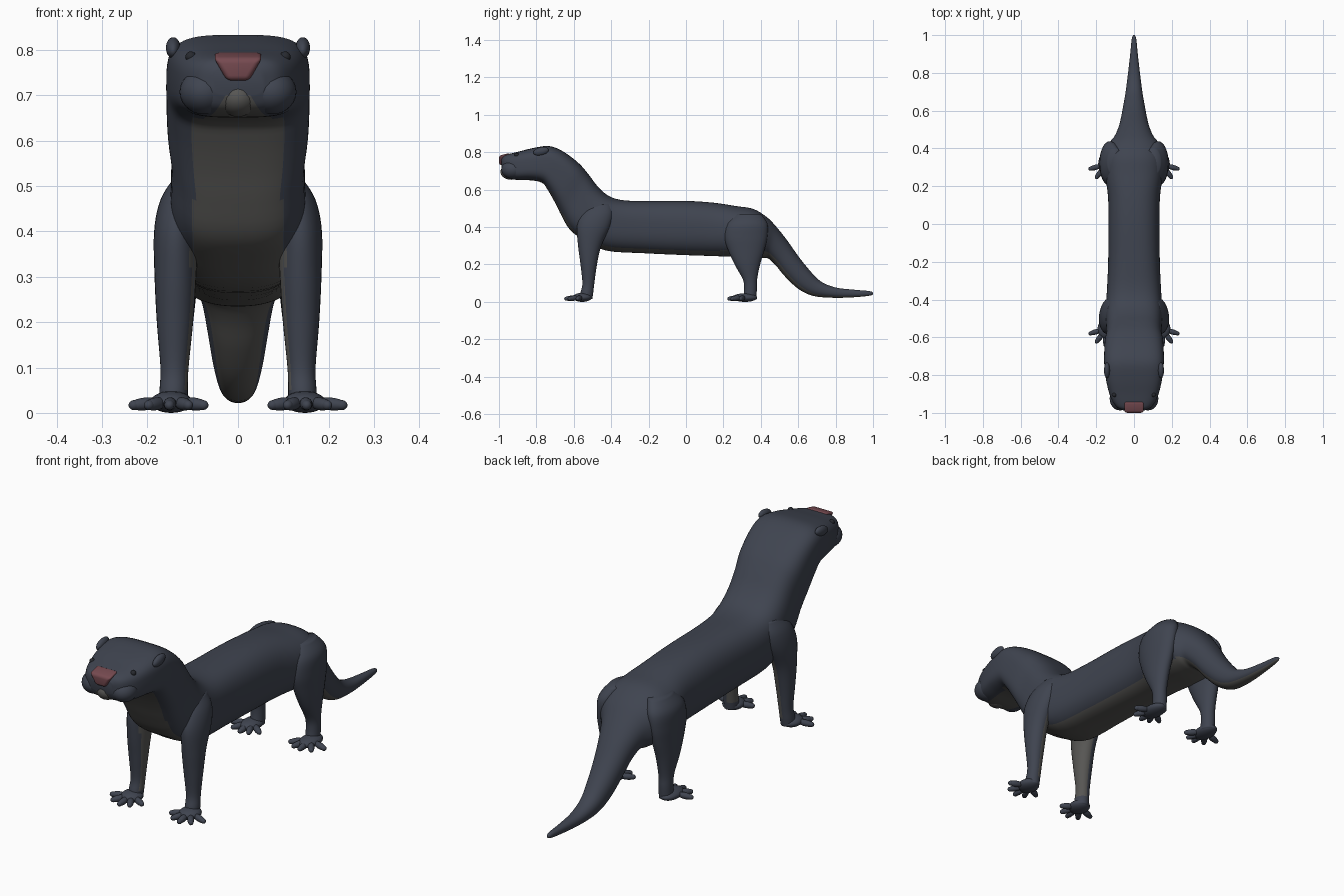
import bpy, bmesh, math
from mathutils import Vector, Matrix

if "Cube" in bpy.data.objects:
    bpy.data.objects.remove(bpy.data.objects["Cube"])


def material(name, rgb):
    m = bpy.data.materials.new(name)
    m.diffuse_color = (*rgb, 1)
    m.use_nodes = True
    m.node_tree.nodes["Principled BSDF"].inputs["Base Color"].default_value = m.diffuse_color
    return m


FUR = material("slate fur", (0.050, 0.058, 0.080))
BELLY = material("grey belly", (0.095, 0.093, 0.088))
NOSE = material("pink nose", (0.18, 0.068, 0.08))
EYE = material("dark eye", (0.02, 0.022, 0.028))


def finish(name, bm, mats, mirror=False):
    bmesh.ops.recalc_face_normals(bm, faces=bm.faces)
    me = bpy.data.meshes.new(name)
    bm.to_mesh(me)
    bm.free()
    for m in mats:
        me.materials.append(m)
    me.shade_smooth()
    ob = bpy.data.objects.new(name, me)
    bpy.context.collection.objects.link(ob)
    if mirror:
        ob.modifiers.new("mirror", 'MIRROR').use_mirror_merge = False
    return ob


def smooth_rows(rows, steps):
    """Catmull-Rom interpolation through rows of numbers."""
    out = []
    for i in range(len(rows) - 1):
        p0, p1, p2, p3 = (rows[max(0, min(len(rows) - 1, i + k))] for k in (-1, 0, 1, 2))
        for s in range(steps):
            t = s / steps
            out.append([0.5 * (2 * b + (c - a) * t + (2 * a - 5 * b + 4 * c - d) * t * t
                               + (3 * b - a - 3 * c + d) * t ** 3)
                        for a, b, c, d in zip(p0, p1, p2, p3)])
    return out + [list(rows[-1])]


def power(v, n):
    return math.copysign(abs(v) ** (2 / n), v)


def loft(bm, rings):
    """Skin closed rings of points, cap both ends, return faces by (ring, segment)."""
    vs = [[bm.verts.new(p) for p in r] for r in rings]
    n = len(vs[0])
    faces = {}
    for i in range(len(vs) - 1):
        for j in range(n):
            k = (j + 1) % n
            faces[i, j] = bm.faces.new((vs[i][j], vs[i][k], vs[i + 1][k], vs[i + 1][j]))
    bm.faces.new(vs[0])
    bm.faces.new(vs[-1])
    return faces


def ellipsoid(bm, centre, radii, rot=Matrix()):
    mat = Matrix.Translation(centre) @ rot @ Matrix.Diagonal((*radii, 1))
    bmesh.ops.create_uvsphere(bm, u_segments=24, v_segments=14, radius=1, matrix=mat)


# Body from muzzle to tail tip: top y, top z, bottom y, bottom z, half width
SPINE = [
    (-.988, .762, -.985, .70, .055), (-.975, .78, -.972, .675, .085),
    (-.95, .79, -.945, .66, .108), (-.9, .802, -.9, .652, .13),
    (-.82, .822, -.83, .65, .148), (-.73, .833, -.77, .637, .157),
    (-.65, .80, -.74, .60, .158), (-.57, .738, -.70, .53, .155),
    (-.52, .68, -.665, .46, .147), (-.47, .615, -.62, .385, .148),
    (-.41, .565, -.55, .335, .15), (-.33, .543, -.43, .275, .145),
    (-.2, .54, -.22, .26, .137), (0, .54, 0, .25, .135),
    (.15, .53, .15, .245, .138), (.27, .512, .27, .24, .155),
    (.36, .497, .35, .235, .158), (.43, .455, .41, .235, .138),
    (.48, .405, .44, .232, .105), (.54, .33, .48, .195, .082),
    (.6, .245, .53, .135, .068), (.66, .17, .6, .07, .056),
    (.72, .11, .68, .032, .044), (.8, .077, .79, .022, .032),
    (.9, .065, .9, .025, .02), (.98, .058, .98, .033, .012),
    (1, .05, 1, .04, .004),
]
SEG = 64


def squareness(y):
    return 3.5 if y < -.7 else max(2.2, min(3.5, 2.8 - (y + .45) * (2.8 if y < -.45 else .6)))


def belly_width(y):
    if y < -.8:
        return .5
    return .66 if y < -.45 else (.72 if y < .42 else .8)


rows = smooth_rows(SPINE, 4)
rings = []
for yt, zt, yb, zb, w in rows:
    top, bot = Vector((0, yt, zt)), Vector((0, yb, zb))
    mid, half = (top + bot) / 2, (top - bot) / 2
    n = squareness(mid.y)
    rings.append([mid + half * power(math.sin(a), n) + Vector((w * power(math.cos(a), n), 0, 0))
                  for a in (math.tau * j / SEG for j in range(SEG))])
bm = bmesh.new()
for (i, j), f in loft(bm, rings).items():
    a = math.tau * (j + .5) / SEG
    y = (rows[i][0] + rows[i][2]) / 2
    if math.sin(a) < 0 and abs(power(math.cos(a), squareness(y))) < belly_width(y):
        f.material_index = 1
finish("body", bm, [FUR, BELLY])


# Legs: x, y, z, half width, half depth
FRONT_LEG = [(.11, -.46, .52, .03, .06), (.125, -.475, .47, .046, .085),
             (.136, -.495, .4, .049, .088), (.138, -.515, .3, .046, .062),
             (.139, -.52, .2, .040, .044), (.14, -.522, .1, .031, .032),
             (.142, -.53, .05, .031, .034), (.143, -.535, .015, .03, .034)]
BACK_LEG = [(.10, .33, .47, .04, .07), (.122, .325, .42, .055, .11),
            (.133, .32, .35, .050, .115), (.136, .322, .28, .046, .098),
            (.139, .328, .2, .040, .068), (.14, .342, .12, .031, .038),
            (.14, .345, .07, .03, .034), (.14, .34, .015, .03, .036)]


def leg(name, sections, grey_inside):
    bm = bmesh.new()
    rings = [[(x + rx * math.cos(a), y + ry * math.sin(a), z)
              for a in (math.tau * j / 28 for j in range(28))]
             for x, y, z, rx, ry in smooth_rows(sections, 5)]
    loft(bm, rings)
    bmesh.ops.recalc_face_normals(bm, faces=bm.faces)
    for f in bm.faces:
        inward = f.normal.dot(Vector((-.85, .5, 0)))
        if grey_inside and inward > .4 and .05 < f.calc_center_median().z < .4:
            f.material_index = 1
    finish(name, bm, [FUR, BELLY], mirror=True)


leg("front_legs", FRONT_LEG, True)
leg("back_legs", BACK_LEG, False)


# Feet: flat palm with five splayed toes
def foot(name, palm, radii, tips):
    bm = bmesh.new()
    ellipsoid(bm, palm, radii)
    for x, y in tips:
        tip = Vector((x, y, .016))
        start = Vector((palm[0], palm[1], .026)).lerp(tip, .25)
        d = tip - start
        rot = d.to_track_quat('Z', 'Y').to_matrix().to_4x4()
        ellipsoid(bm, (start + tip) / 2, (.014, .014, d.length / 2), rot)
        ellipsoid(bm, tip - d.normalized() * .012, (.011, .011, .013), rot)
    finish(name, bm, [FUR], mirror=True)


foot("front_feet", (.147, -.555, .024), (.046, .052, .024),
     [(.067, -.592), (.105, -.635), (.152, -.65), (.203, -.63), (.24, -.582)])
foot("back_feet", (.148, .315, .023), (.042, .066, .023),
     [(.072, .262), (.11, .232), (.152, .222), (.203, .24), (.24, .29)])

# Muzzle: whisker pads, chin and nose
bm = bmesh.new()
ellipsoid(bm, (.074, -.925, .708), (.055, .062, .05))
finish("whisker_pads", bm, [FUR], mirror=True)
bm = bmesh.new()
ellipsoid(bm, (0, -.935, .695), (.046, .057, .042))
finish("chin", bm, [BELLY])

bm = bmesh.new()
loft(bm, [[(-.055, y, zt), (.055, y, zt), (.024, y, zb), (-.024, y, zb)]
          for y, zt, zb in ((-.94, .797, .735), (-1, .782, .732))])
nose = finish("nose", bm, [NOSE])
bev = nose.modifiers.new("round", 'BEVEL')
bev.width, bev.segments = .012, 4

# Ears and eyes
bm = bmesh.new()
ellipsoid(bm, (.143, -.775, .805), (.016, .042, .022), Matrix.Rotation(math.radians(12), 4, 'X'))
finish("ears", bm, [FUR], mirror=True)
bm = bmesh.new()
ellipsoid(bm, (.104, -.905, .785), (.012, .012, .012))
finish("eyes", bm, [EYE], mirror=True)
